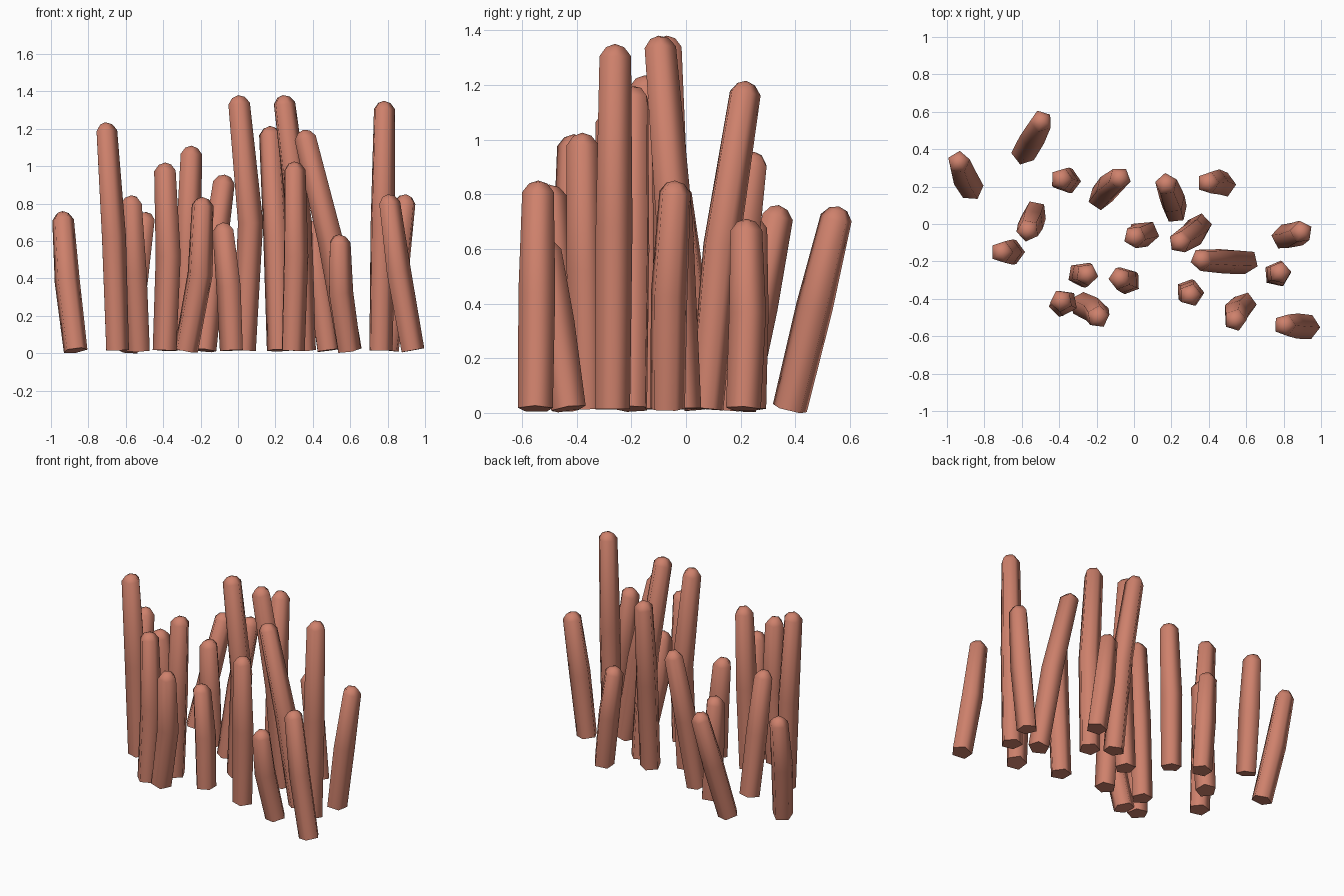
import bpy, bmesh, math, random
from mathutils import Vector

if "Cube" in bpy.data.objects:
    bpy.data.objects.remove(bpy.data.objects["Cube"], do_unlink=True)

random.seed(4)
SIDES = 5

clay = bpy.data.materials.new("coral_pink")
clay.use_nodes = True
clay.diffuse_color = (0.62, 0.22, 0.15, 1)
clay.node_tree.nodes["Principled BSDF"].inputs["Base Color"].default_value = clay.diffuse_color


def add_stalk(name, base, tip, height, bend):
    """Bent, slightly tapered prism with a rounded tip and a flat base."""
    low = Vector((*base, 0.015))
    top = Vector((*tip, height))
    mid = (low + top) / 2 + Vector((*bend, 0))
    lean_low = (mid - low).normalized()
    lean_top = (top - mid).normalized()
    lean_mid = (lean_low + lean_top).normalized()
    # Centre, axis and radius of each ring
    rings = [(low, lean_low, 0.067), (mid, lean_mid, 0.071),
             (top - lean_top * 0.045, lean_top, 0.061),
             (top - lean_top * 0.012, lean_top, 0.035)]
    spin = random.uniform(0, math.tau)
    bm = bmesh.new()
    loops = []
    for centre, axis, radius in rings:
        turn = Vector((0, 0, 1)).rotation_difference(axis)
        loop = []
        for i in range(SIDES):
            a = spin + math.tau * i / SIDES
            loop.append(bm.verts.new(
                centre + turn @ Vector((radius * math.cos(a), radius * math.sin(a), 0))))
        loops.append(loop)
    for lower, upper in zip(loops, loops[1:]):
        for i in range(SIDES):
            j = (i + 1) % SIDES
            bm.faces.new((lower[i], lower[j], upper[j], upper[i]))
    apex = bm.verts.new(top)
    for i in range(SIDES):
        bm.faces.new((loops[-1][i], loops[-1][(i + 1) % SIDES], apex))
    bm.faces.new(loops[0][::-1])
    mesh = bpy.data.meshes.new(name)
    bm.to_mesh(mesh)
    bm.free()
    mesh.materials.append(clay)
    stalk = bpy.data.objects.new(name, mesh)
    bpy.context.collection.objects.link(stalk)
    return stalk


# Base centre, tip centre, height, sideways bend at the middle
STALKS = [
    ((-.87, .19), (-.94, .34), .76, (-.01, 0)),
    ((-.59, .38), (-.49, .56), .755, (0, 0)),
    ((-.35, .23), (-.39, .24), .72, (0, 0)),
    ((-.18, .14), (-.07, .25), .955, (-.01, 0)),
    ((.22, .07), (.17, .22), 1.215, (.01, -.02)),
    ((.48, .21), (.39, .22), .71, (0, .01)),
    ((-.53, .06), (-.57, -.04), .845, (0, 0)),
    ((-.65, -.15), (-.71, -.15), 1.235, (.01, 0)),
    ((.03, -.05), (0, -.07), 1.38, (.05, .01)),
    ((.35, -.01), (.24, -.10), 1.38, (.03, .01)),
    ((.60, -.20), (.35, -.19), 1.195, (.02, 0)),
    ((.80, -.07), (.90, -.04), .85, (0, -.01)),
    ((-.29, -.27), (-.25, -.27), 1.11, (0, 0)),
    ((-.03, -.31), (-.08, -.29), .70, (.01, 0)),
    ((.76, -.27), (.78, -.26), 1.35, (0, 0)),
    ((-.39, -.43), (-.39, -.41), 1.02, (.02, 0)),
    ((-.28, -.43), (-.19, -.50), .835, (.03, 0)),
    ((.29, -.36), (.30, -.38), 1.025, (.01, 0)),
    ((.59, -.43), (.54, -.52), .635, (-.02, 0)),
    ((.93, -.55), (.80, -.54), .85, (-.01, 0)),
]

bpy.ops.object.select_all(action='DESELECT')
for n, (base, tip, height, bend) in enumerate(STALKS, 1):
    obj = add_stalk(f"stalk_{n}", base, tip, height, bend)
    obj.select_set(True)
    bpy.context.view_layer.objects.active = obj
bpy.ops.object.shade_smooth_by_angle(angle=math.radians(78))
